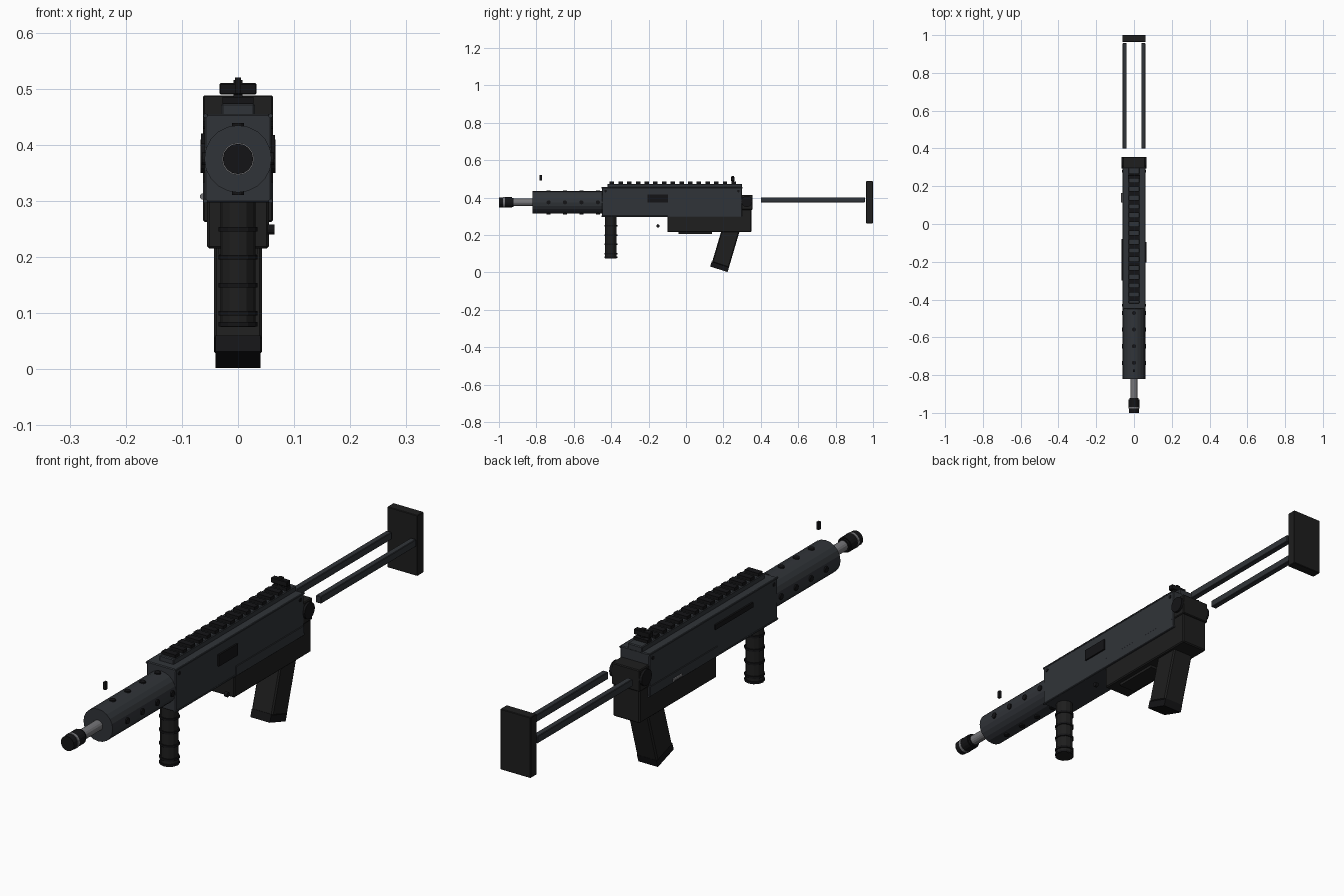
import bpy, bmesh, math
from mathutils import Matrix, Vector

if "Cube" in bpy.data.objects:
    bpy.data.objects.remove(bpy.data.objects["Cube"])


def mat(name, c):
    m = bpy.data.materials.new(name)
    m.diffuse_color = (*c, 1)
    m.use_nodes = True
    m.node_tree.nodes["Principled BSDF"].inputs["Base Color"].default_value = m.diffuse_color
    return m


STEEL = mat("blue_steel", (0.030, 0.034, 0.040))
BLACK = mat("black_polymer", (0.013, 0.013, 0.013))
DARK = mat("dark_metal", (0.007, 0.007, 0.008))
BARE = mat("bare_metal", (0.18, 0.18, 0.19))


def finish(name, bm, material):
    bmesh.ops.recalc_face_normals(bm, faces=bm.faces)
    me = bpy.data.meshes.new(name)
    bm.to_mesh(me)
    bm.free()
    me.materials.append(material)
    ob = bpy.data.objects.new(name, me)
    bpy.context.collection.objects.link(ob)
    return ob


def box(name, x, y, z, material, bevel=0.0):
    """Box from (min, max) ranges on each axis."""
    bm = bmesh.new()
    size = [r[1] - r[0] for r in (x, y, z)]
    mid = Vector([(r[0] + r[1]) / 2 for r in (x, y, z)])
    bmesh.ops.create_cube(bm, size=1, matrix=Matrix.Translation(mid) @ Matrix.Diagonal((*size, 1)))
    if bevel:
        bmesh.ops.bevel(bm, geom=bm.edges[:], offset=bevel, segments=1, affect='EDGES')
    return finish(name, bm, material)


def rod(name, a, b, r, material, sides=16):
    """Cylinder between two points."""
    a, b = Vector(a), Vector(b)
    bm = bmesh.new()
    rot = (b - a).to_track_quat('Z', 'Y').to_matrix().to_4x4()
    bmesh.ops.create_cone(bm, cap_ends=True, segments=sides, radius1=r, radius2=r,
                          depth=(b - a).length, matrix=Matrix.Translation((a + b) / 2) @ rot)
    return finish(name, bm, material)


def prism(name, pts, hw, material, bevel=0.0):
    """Side profile (y, z) extruded to half width hw."""
    bm = bmesh.new()
    f = bm.faces.new([bm.verts.new((-hw, y, z)) for y, z in pts])
    new = bmesh.ops.extrude_face_region(bm, geom=[f])["geom"]
    bmesh.ops.translate(bm, vec=(2 * hw, 0, 0), verts=[v for v in new if isinstance(v, bmesh.types.BMVert)])
    bmesh.ops.recalc_face_normals(bm, faces=bm.faces)
    if bevel:
        bmesh.ops.bevel(bm, geom=bm.edges[:], offset=bevel, segments=1, affect='EDGES')
    return finish(name, bm, material)


AX = 0.375  # bore height

# Muzzle device and barrel
rod("barrel", (0, -0.95, AX), (0, -0.80, AX), 0.019, BARE)
rod("muzzle_tip", (0, -1.0, AX), (0, -0.978, AX), 0.027, DARK)
rod("muzzle_ring", (0, -0.978, AX), (0, -0.968, AX), 0.029, BARE)
rod("muzzle_body", (0, -0.968, AX), (0, -0.93, AX), 0.028, DARK)
rod("muzzle_collar", (0, -0.93, AX), (0, -0.922, AX), 0.024, DARK)

# Round handguard with studs on four sides
rod("handguard", (0, -0.82, AX), (0, -0.44, AX), 0.06, STEEL, 20)
for i in range(4):
    y = -0.735 + i * 0.088
    for k in range(4):
        d = Vector((math.cos(k * math.pi / 2), 0, math.sin(k * math.pi / 2)))
        c = Vector((0, y, AX))
        rod("handguard_stud", c + d * 0.05, c + d * 0.064, 0.011, DARK, 12)

# Receiver with edge trims and screws
box("receiver", (-0.06, 0.06), (-0.45, 0.30), (0.297, 0.455), STEEL, 0.003)
for s in (-1, 1):
    for z in (0.30, 0.452):
        rod("receiver_trim", (s * 0.058, -0.453, z), (s * 0.058, 0.303, z), 0.004, STEEL, 8)
    box("receiver_ledge", sorted((s * 0.05, s * 0.062)), (-0.10, 0.30), (0.297, 0.335), STEEL, 0.002)
    for y in (-0.43, 0.28):
        rod("receiver_screw", (s * 0.055, y, 0.435), (s * 0.0625, y, 0.435), 0.007, DARK, 10)
box("ejection_port", (0.05, 0.066), (-0.205, -0.095), (0.375, 0.418), DARK)
box("charging_slot", (-0.066, -0.05), (-0.30, -0.08), (0.402, 0.42), DARK)
rod("selector_lever", (-0.062, 0.115, 0.308), (-0.062, 0.165, 0.308), 0.006, BARE, 10)

# Top rail with teeth
box("rail_base", (-0.03, 0.03), (-0.42, 0.30), (0.45, 0.474), STEEL, 0.003)
for i in range(15):
    y = 0.255 - i * 0.0465
    box("rail_tooth", (-0.028, 0.028), (y - 0.012, y + 0.012), (0.47, 0.485), DARK)

# Sights
box("front_sight_post", (-0.005, 0.005), (-0.783, -0.771), (0.492, 0.52), DARK)
box("rear_sight", (-0.033, 0.033), (0.24, 0.26), (0.49, 0.51), DARK, 0.002)
box("rear_sight_post", (-0.008, 0.008), (0.243, 0.257), (0.483, 0.516), DARK)

# Lower housing, bottom plate and release button
box("lower_housing", (-0.055, 0.055), (-0.10, 0.35), (0.215, 0.338), BLACK, 0.004)
box("bottom_plate", (-0.035, 0.035), (-0.04, 0.14), (0.205, 0.218), BLACK)
rod("release_button", (0.053, -0.15, 0.249), (0.065, -0.15, 0.249), 0.009, DARK, 12)

# Rear hinge
box("hinge_block", (-0.058, 0.058), (0.295, 0.355), (0.335, 0.415), BLACK, 0.003)
rod("hinge_pin", (-0.067, 0.325, 0.38), (0.067, 0.325, 0.38), 0.03, DARK)

# Slanted pistol grip and its foot
prism("pistol_grip", [(0.19, 0.225), (0.288, 0.225), (0.229, 0.025), (0.139, 0.054)], 0.043, BLACK, 0.005)
prism("grip_foot", [(0.138, 0.06), (0.231, 0.03), (0.222, 0.002), (0.129, 0.032)], 0.040, DARK)

# Vertical foregrip with rings
rod("foregrip", (0, -0.402, 0.075), (0, -0.402, 0.30), 0.031, BLACK, 12)
for i in range(5):
    z = 0.08 + i * 0.0425 if i == 0 else 0.05 + i * 0.05
    rod("foregrip_ring", (0, -0.402, z - 0.004), (0, -0.402, z + 0.004), 0.035, DARK, 12)

# Twin stock rods and butt plate
for s in (-1, 1):
    box("stock_rod", (s * 0.05 - 0.011, s * 0.05 + 0.011), (0.40, 0.957), (0.375, 0.402), STEEL, 0.002)
box("butt_plate", (-0.062, 0.062), (0.963, 1.0), (0.263, 0.488), BLACK, 0.002)
